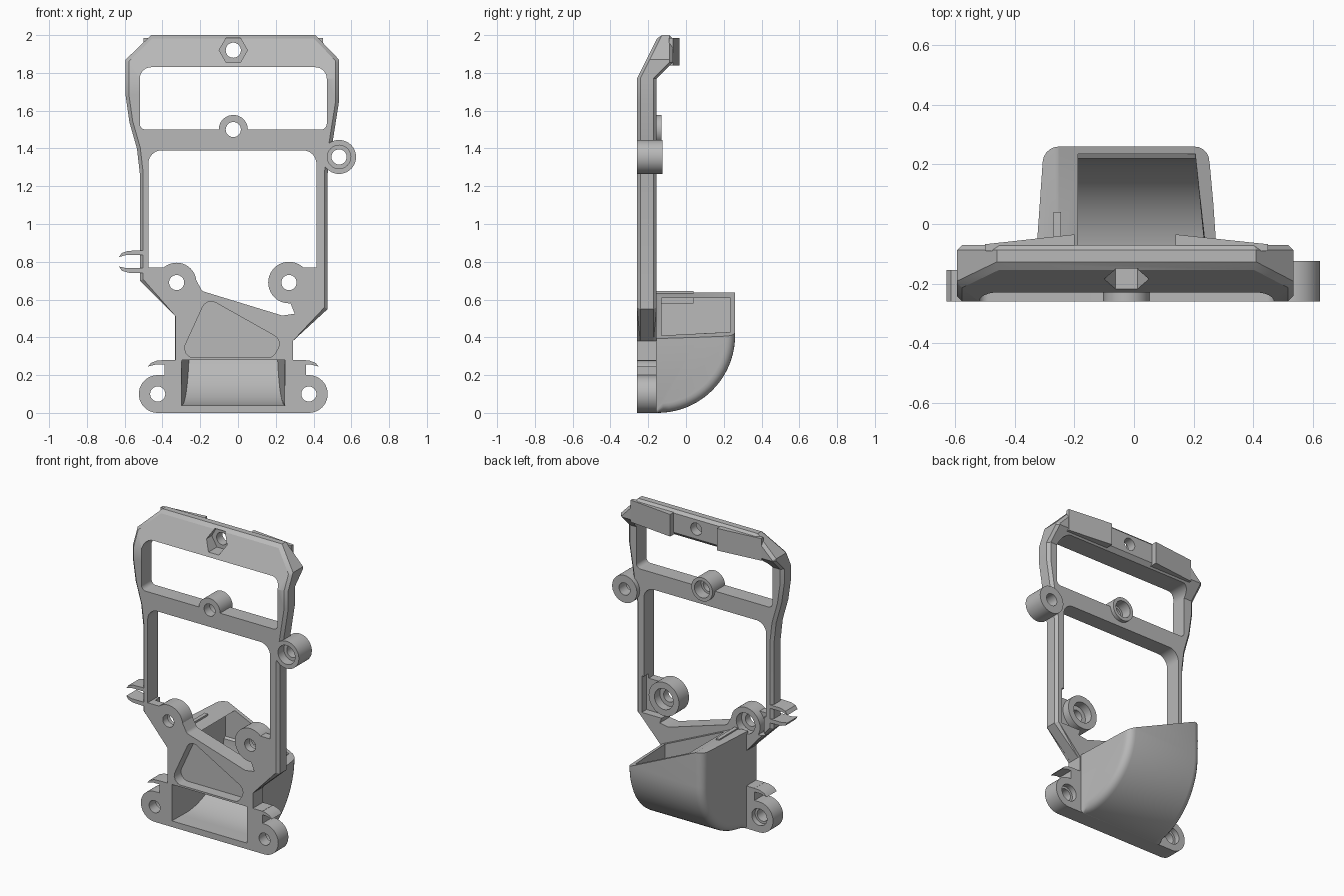
import bpy, bmesh, math
from mathutils import Vector

cube = bpy.data.objects.get("Cube")
if cube:
    bpy.data.objects.remove(cube, do_unlink=True)

grey = bpy.data.materials.new("plain grey")
grey.use_nodes = True
grey.diffuse_color = (0.48, 0.48, 0.48, 1)
grey.node_tree.nodes["Principled BSDF"].inputs["Base Color"].default_value = (0.48, 0.48, 0.48, 1)

FRONT, BACK = -0.26, -0.155
MID = -0.025


def arc(cx, cz, r, a0, a1, n):
    steps = [math.radians(a0 + (a1 - a0) * i / n) for i in range(n + 1)]
    return [(cx + r * math.cos(a), cz + r * math.sin(a)) for a in steps]


def circle(cx, cz, r, n=40):
    return arc(cx, cz, r, 0, 360, n)[:-1]


def fillet(corners, n=6):
    """Round each corner (x, z, radius) of a polygon."""
    out = []
    for i, (x, z, r) in enumerate(corners):
        p = Vector((x, z))
        if r == 0:
            out.append((x, z))
            continue
        a = (Vector(corners[i - 1][:2]) - p).normalized()
        b = (Vector(corners[(i + 1) % len(corners)][:2]) - p).normalized()
        t = r / math.tan(a.angle(b) / 2)
        p0, p2 = p + a * t, p + b * t
        centre = p + (a + b).normalized() * r / math.sin(a.angle(b) / 2)
        for k in range(n + 1):
            d = (p0.lerp(p2, k / n) - centre).normalized()
            out.append(tuple(centre + d * r))
    return out


def prism_mesh(pts, lo, hi, axis="y"):
    """Extrude a 2D outline along an axis."""
    place = {"y": lambda p, d: (p[0], d, p[1]),
             "x": lambda p, d: (d, p[0], p[1]),
             "z": lambda p, d: (p[0], p[1], d)}[axis]
    bm = bmesh.new()
    a = [bm.verts.new(place(p, lo)) for p in pts]
    b = [bm.verts.new(place(p, hi)) for p in pts]
    bm.faces.new(a)
    bm.faces.new(b[::-1])
    for i in range(len(pts)):
        j = (i + 1) % len(pts)
        bm.faces.new((a[i], b[i], b[j], a[j]))
    bmesh.ops.recalc_face_normals(bm, faces=bm.faces[:])
    return bm


def finish(bm, name):
    bmesh.ops.recalc_face_normals(bm, faces=bm.faces[:])
    me = bpy.data.meshes.new(name)
    bm.to_mesh(me)
    bm.free()
    me.materials.append(grey)
    ob = bpy.data.objects.new(name, me)
    bpy.context.collection.objects.link(ob)
    return ob


def prism(name, pts, lo=FRONT, hi=BACK, axis="y"):
    return finish(prism_mesh(pts, lo, hi, axis), name)


def cut(targets, cutter):
    for ob in targets:
        mod = ob.modifiers.new("cut", "BOOLEAN")
        mod.operation, mod.solver, mod.object = "DIFFERENCE", "EXACT", cutter
        bpy.context.view_layer.objects.active = ob
        bpy.ops.object.modifier_apply(modifier=mod.name)
    bpy.data.objects.remove(cutter, do_unlink=True)


# Frame slab with chamfered outer edges and a head that leans back
outline = [(-.46, 2), (-.595, 1.87), (-.595, 1.68), (-.575, 1.54), (-.535, 1.4), (-.52, 1.27),
           (-.52, .7), (-.33, .51), (-.33, .28), (-.39, .28), (-.39, .2), (-.425, .2), (-.425, 0),
           (.375, 0), (.375, .2), (.36, .2), (.36, .28), (.29, .28), (.29, .38), (.475, .55),
           (.475, 1.27), (.505, 1.46), (.535, 1.65), (.535, 1.87), (.41, 2)]
bm = prism_mesh(outline, FRONT, BACK)
rim = [e for e in bm.edges if abs(e.verts[0].co.y - e.verts[1].co.y) < 1e-5
       and min(v.co.z for v in e.verts) > 0.29]
bmesh.ops.bevel(bm, geom=rim, offset=0.018, segments=1, affect="EDGES", clamp_overlap=True)
for z in (1.77, 1.855):
    bmesh.ops.bisect_plane(bm, geom=bm.verts[:] + bm.edges[:] + bm.faces[:],
                           plane_co=(0, 0, z), plane_no=(0, 0, 1))
for v in bm.verts:
    rise = max(0, v.co.z - 1.77)
    v.co.y += rise * 0.5 if v.co.y < -0.2 else min(rise, 0.085)
bmesh.ops.triangulate(bm, faces=bm.faces[:])
frame = finish(bm, "frame")

# Window openings
cut([frame], prism("window", fillet([(-.52, 1.5, .03), (-.52, 1.83, .06), (.47, 1.83, .06),
                                     (.47, 1.5, .03)]), -1, 1))
cut([frame], prism("main_opening", fillet([
    (-.475, 1.39, .07), (.415, 1.39, .07), (.415, .77, 0), (.32, .77, 0), (.3, .69, 0),
    (.27, .6, 0), (.3, .525, 0), (.235, .515, 0), (-.19, .645, .03), (-.23, .72, 0),
    (-.35, .77, 0), (-.475, .77, 0)]), -1, 1))
cut([frame], prism("triangle_pocket", fillet([(-.31, .292, .05), (-.165, .61, .05),
                                              (.235, .385, .05), (.185, .292, .05)]), -1, -0.19))

# Thinned back of the two inner tabs
for x0, x1, z0, z1 in ((.15, .43, .56, .8), (-.46, -.24, .64, .8)):
    cut([frame], prism("tab_relief", [(x0, z0), (x1, z0), (x1, z1), (x0, z1)], -0.205, 1))

# Screw bosses: name, x, z, radius, back, bore radius, bore start, bore end
bosses = [("lower_right_boss", -.425, .1, .1, BACK, .055, -.19, 1),
          ("lower_left_boss", .375, .1, .1, BACK, .055, -.19, 1),
          ("inner_right_boss", -.325, .69, .105, BACK, .068, -.21, 1),
          ("inner_left_boss", .27, .69, .11, BACK, .068, -.21, 1),
          ("bar_boss", MID, 1.5, .077, -.13, .055, -.2, 1),
          ("side_boss", .535, 1.355, .09, -.125, .062, -1, -.2)]
solid = []
for name, x, z, r, back, bore, b0, b1 in bosses:
    boss = prism(name, circle(x, z, r), FRONT, back)
    cut([boss, frame], prism("hole", circle(x, z, .04), -1, 1))
    cut([boss, frame], prism("bore", circle(x, z, bore), b0, b1))
    solid.append(boss)

# Hexagonal nut pocket and hole in the head
cut([frame], prism("nut_pocket", circle(MID, 1.92, .075, 6), -1, -0.13))
cut([frame], prism("head_hole", circle(MID, 1.92, .04), -1, 1))

# Wedge pads on the back of the head
solid.append(prism("head_pad_right", [(-.5, -.09), (-.2, -.09), (-.2, -.035), (-.5, -.068)],
                   1.84, 1.985, "z"))
solid.append(prism("head_pad_left", [(.45, -.09), (.14, -.09), (.14, -.035), (.45, -.068)],
                   1.84, 1.985, "z"))

# Hook clips
solid.append(prism("upper_clip", [(-.5, .86), (-.58, .858), (-.615, .847), (-.63, .825),
                                  (-.59, .836), (-.5, .836)]))
solid.append(prism("lower_clip", [(-.5, .74), (-.58, .742), (-.615, .753), (-.63, .775),
                                  (-.59, .766), (-.5, .766)]))
for name, side in (("foot_clip_right", -1), ("foot_clip_left", 1)):
    hook = [(.34, .28), (.4, .278), (.435, .265), (.453, .245), (.41, .256), (.34, .256)]
    solid.append(prism(name, [(MID + side * x, z) for x, z in hook]))


# Chute: quarter-round shell, narrower towards the back
def taper(bm, front_half, back_half):
    for v in bm.verts:
        t = min(1, max(0, (v.co.y + 0.17) / 0.43))
        half = front_half + (back_half - front_half) * t
        v.co.x = MID + math.copysign(half, v.co.x)


def soften(bm, offset, y_min):
    edges = [e for e in bm.edges if e.verts[0].co.x * e.verts[1].co.x > 0
             and min(v.co.y for v in e.verts) > y_min and max(v.co.y for v in e.verts) > y_min + .01
             and e.calc_face_angle(0) > 1]
    edges = [e for e in edges if abs(e.verts[0].co.y - e.verts[1].co.y) < .1]
    bmesh.ops.bevel(bm, geom=edges, offset=offset, segments=5, profile=0.5, affect="EDGES")


bm = prism_mesh([(-.17, 0)] + arc(-.15, .41, .41, -90, 0, 20) + [(.26, .637), (-.17, .637)],
                -1, 1, "x")
taper(bm, .308, .278)
soften(bm, .05, -.16)
chute = finish(bm, "chute")

bm = prism_mesh([(-.4, .04)] + arc(-.15, .41, .37, -90, 0, 20)
                + [(.235, .42), (.235, .607), (-.13, .607), (-.13, .28), (-.4, .28)], -1, 1, "x")
taper(bm, .275, .228)
cut([chute, frame], finish(bm, "chute_hollow"))
cut([chute], prism("slant", [(-.26, .64), (.5, .294), (.5, 1), (-.26, 1)], -1, 1))
solid.append(prism("chute_rib", [(-.27, .58), (-.245, .58), (-.245, .645), (-.27, .645)],
                   -.16, .04))

# Smooth round surfaces, keep crisp edges
for ob in bpy.context.view_layer.objects:
    ob.select_set(ob in solid + [frame, chute])
bpy.context.view_layer.objects.active = frame
bpy.ops.object.shade_smooth_by_angle(angle=math.radians(28))
